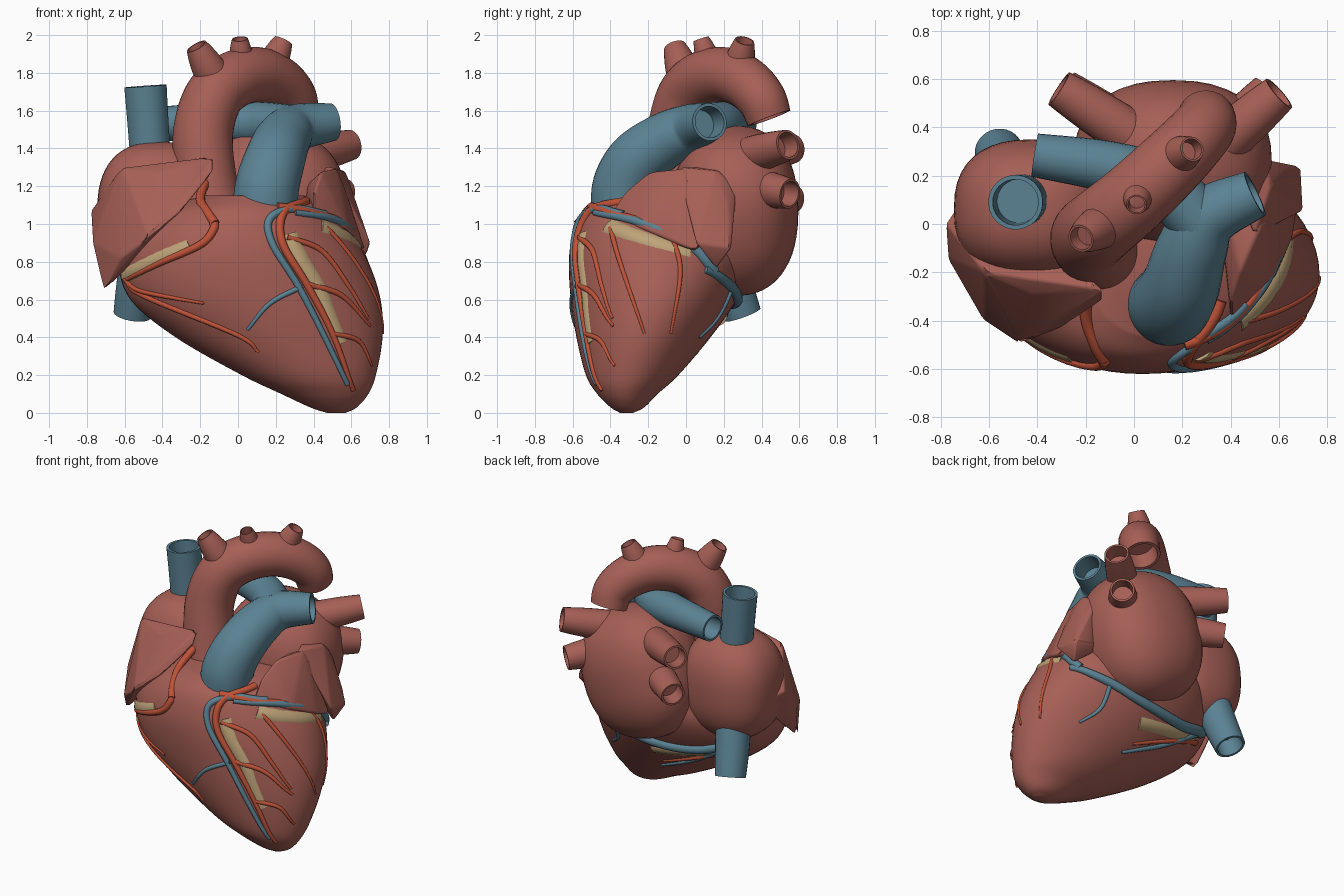
import bpy, bmesh, math
from mathutils import Vector, Matrix
from mathutils.bvhtree import BVHTree

if "Cube" in bpy.data.objects:
    bpy.data.objects.remove(bpy.data.objects["Cube"], do_unlink=True)


def material(name, rgb):
    m = bpy.data.materials.new(name)
    m.use_nodes = True
    m.diffuse_color = (*rgb, 1)
    m.node_tree.nodes["Principled BSDF"].inputs["Base Color"].default_value = (*rgb, 1)
    return m


MUSCLE = material("muscle_red_brown", (.38, .115, .092))
BLUE = material("vein_blue", (.105, .225, .295))
RED = material("artery_red", (.52, .085, .04))
FAT = material("fat_tan", (.52, .37, .19))
parts = []


def finish(name, bm, mat):
    bmesh.ops.recalc_face_normals(bm, faces=bm.faces)
    mesh = bpy.data.meshes.new(name)
    bm.to_mesh(mesh)
    bm.free()
    mesh.materials.append(mat)
    ob = bpy.data.objects.new(name, mesh)
    bpy.context.collection.objects.link(ob)
    parts.append(ob)
    return ob


def spline(points, steps=8):
    """Catmull-Rom through tuples of any length."""
    p = [Vector(q) for q in points]
    p = [2 * p[0] - p[1]] + p + [2 * p[-1] - p[-2]]
    out = []
    for a, b, c, d in zip(p, p[1:], p[2:], p[3:]):
        for i in range(steps):
            t = i / steps
            out.append(b + (c - a) * t / 2 + (a - 2.5 * b + 2 * c - d / 2) * t * t
                       + (3 * b - a - 3 * c + d) * t ** 3 / 2)
    return out + [p[-2]]


def skin(bm, rings):
    for lower, upper in zip(rings, rings[1:]):
        for i in range(len(lower)):
            bm.faces.new((lower[i - 1], lower[i], upper[i], upper[i - 1]))
    bm.faces.new(rings[0])
    bm.faces.new(rings[-1])


def sweep(name, path, start_radius, end_radius, mat, sides, hollow=0):
    """Tapering tube along a path; hollow is the depth of the open end."""
    bm = bmesh.new()
    rings = []
    last = len(path) - 1
    tangent = (path[1] - path[0]).normalized()
    u = tangent.orthogonal().normalized()

    def ring(centre, radius):
        v = tangent.cross(u)
        angles = [math.tau * i / sides for i in range(sides)]
        return [bm.verts.new(centre + radius * (math.cos(a) * u + math.sin(a) * v)) for a in angles]

    for i, centre in enumerate(path):
        turned = (path[min(i + 1, last)] - path[max(i - 1, 0)]).normalized()
        u = tangent.rotation_difference(turned) @ u
        tangent = turned
        rings.append(ring(centre, start_radius + (end_radius - start_radius) * (i / last) ** 2))
    if hollow:
        rings.append(ring(path[-1], end_radius * .84))
        rings.append(ring(path[-1] - tangent * hollow, end_radius * .8))
    skin(bm, rings)
    return finish(name, bm, mat)


def tube(name, points, start_radius, end_radius, mat, hollow=.12):
    return sweep(name, spline(points), start_radius, end_radius, mat, 28, hollow)


def ellipsoid(name, centre, radii, power, lean, mat):
    bm = bmesh.new()
    bmesh.ops.create_uvsphere(bm, u_segments=40, v_segments=28, radius=1)
    turn = Matrix.Rotation(lean, 3, "Y")
    for vert in bm.verts:
        swollen = [math.copysign(abs(c) ** power, c) * r for c, r in zip(vert.co, radii)]
        vert.co = turn @ Vector(swollen) + Vector(centre)
    return finish(name, bm, mat)


def lobe(name, points, softness, mat):
    """Creased flap: a hull of a few points with softened edges."""
    bm = bmesh.new()
    for point in points:
        bm.verts.new(point)
    bmesh.ops.convex_hull(bm, input=bm.verts)
    loose = [vert for vert in bm.verts if not vert.link_faces]
    bmesh.ops.delete(bm, geom=loose, context="VERTS")
    bmesh.ops.bevel(bm, geom=bm.edges[:], offset=softness, segments=3, profile=.5,
                    affect="EDGES", clamp_overlap=True)
    return finish(name, bm, mat)


# Ventricles: oval slices (height, x min, x max, y min, y max)
slices = [(0, .47, .57, -.35, -.28), (.03, .38, .63, -.4, -.22), (.1, .23, .69, -.47, -.15),
          (.2, .02, .73, -.53, -.04), (.4, -.33, .765, -.58, .13), (.6, -.57, .755, -.61, .27),
          (.8, -.63, .69, -.62, .36), (.95, -.57, .6, -.6, .36), (1.07, -.43, .5, -.55, .33),
          (1.15, -.2, .35, -.46, .2)]
bm = bmesh.new()
rings = []
for z, left, right, front, back in spline(slices):
    ring = []
    for i in range(64):
        a = math.tau * i / 64
        ring.append(bm.verts.new(((left + right + (right - left) * math.cos(a)) / 2,
                                  (front + back + (back - front) * math.sin(a)) / 2, z)))
    rings.append(ring)
skin(bm, rings)
bmesh.ops.recalc_face_normals(bm, faces=bm.faces)
surface = BVHTree.FromBMesh(bm)
finish("ventricles", bm, MUSCLE)

# Atria and their auricles
ellipsoid("right_atrium", (-.42, .06, 1.07), (.325, .29, .365), .82, 0, MUSCLE)
ellipsoid("left_atrium", (.16, .26, 1.07), (.395, .335, .445), .86, .3, MUSCLE)
lobe("right_auricle", [(-.13, -.27, 1.36), (-.13, -.32, 1.28), (-.3, -.43, 1.07), (-.47, -.5, .93),
                       (-.62, -.4, .82), (-.71, -.24, .64), (-.77, -.14, .9), (-.78, 0, 1.07),
                       (-.62, -.2, 1.3), (-.42, -.29, 1.27), (-.68, .15, 1), (-.3, -.1, 1.2)],
     .012, MUSCLE)
lobe("left_auricle_front", [(.4, -.42, 1.03), (.4, -.33, 1.17), (.44, -.2, 1.28), (.53, 0, 1.3),
                            (.66, -.06, .9), (.58, -.24, .98), (.68, .08, .84), (.35, .1, 1.2),
                            (.35, 0, 1)], .02, MUSCLE)
lobe("left_auricle_back", [(.5, -.05, 1.3), (.57, .16, 1.28), (.62, .22, 1.1), (.7, .05, .9),
                           (.69, .24, .87), (.64, .16, .76), (.54, .27, 1.2), (.4, .2, 1.3),
                           (.4, .2, .95)], .02, MUSCLE)

# Aorta with three branch stubs
tube("aorta", [(-.12, -.13, 1), (-.17, -.09, 1.25), (-.185, -.05, 1.48), (-.13, 0, 1.67),
               (-.02, .09, 1.765), (.11, .21, 1.79), (.22, .32, 1.745), (.29, .4, 1.66),
               (.3, .44, 1.56)], .162, .12, MUSCLE)
for base, tip, radius in [((-.12, 0, 1.76), (-.22, -.06, 1.94), .058),
                          ((.02, .13, 1.83), (.01, .08, 1.98), .042),
                          ((.16, .27, 1.8), (.24, .31, 1.97), .052)]:
    tube("aortic_branch", [base, tip], radius * 1.6, radius, MUSCLE, .06)

# Pulmonary trunk and its two arteries
tube("pulmonary_trunk", [(.14, -.33, 1.05), (.155, -.325, 1.2), (.195, -.25, 1.34), (.24, -.1, 1.45),
                         (.31, .03, 1.51), (.5, .125, 1.54)], .173, .1, BLUE)
tube("right_pulmonary_artery", [(.28, 0, 1.51), (.12, .16, 1.53), (-.1, .235, 1.54), (-.41, .285, 1.53)],
     .12, .09, BLUE)

# Great veins
tube("superior_vena_cava", [(-.46, .1, 1.3), (-.49, .09, 1.73)], .108, .113, BLUE, .2)
tube("inferior_vena_cava", [(-.5, .18, .88), (-.53, .235, .7), (-.56, .3, .52)], .115, .1, BLUE)

# Pulmonary veins
for base, tip in [((.36, .33, 1.36), (.6, .54, 1.42)), ((.38, .35, 1.2), (.56, .55, 1.16)),
                  ((0, .36, 1.36), (-.31, .56, 1.4)), ((0, .36, 1.17), (-.29, .56, 1.13))]:
    tube("pulmonary_vein", [base, tip], .1, .08, MUSCLE, .1)


def vessel(name, side, points, start_radius, end_radius, mat, sink=0):
    """Lay a tube on the ventricles; points are (x, z), or (y, z) on the side."""
    hits = []
    for across, z in spline(points):
        origin, way = {"front": ((across, -2, z), (0, 1, 0)), "side": ((2, across, z), (-1, 0, 0)),
                       "back": ((across, 2, z), (0, -1, 0))}[side]
        hit, normal, _, _ = surface.ray_cast(Vector(origin), Vector(way))
        if hit:
            hits.append(hit - normal * sink)
    sweep(name, hits, start_radius, end_radius, mat, 12)


# Fat pads, sunk so that only a thin band shows
for name, side, points in [
        ("fat_right_groove", "front", [(-.61, .72), (-.42, .815), (-.26, .89)]),
        ("fat_front_groove", "front", [(.28, .95), (.32, .85), (.43, .66), (.55, .37)]),
        ("fat_left_groove", "side", [(-.42, .99), (-.3, .95), (.03, .85)]),
        ("fat_back_groove", "back", [(.12, .49), (-.15, .53), (-.4, .58)])]:
    vessel(name, side, points, .07, .065, FAT, .056)

# Coronary arteries, thinning towards their tips
tube("right_coronary_root", [(-.17, -.22, 1.23), (-.2, -.37, 1.13), (-.16, -.5, 1.06), (-.12, -.575, 1)],
     .024, .024, RED, 0)
for side, radius, points in [
        ("front", .024, [(-.13, 1.02), (-.13, .97), (-.2, .89), (-.42, .79), (-.6, .7)]),
        ("front", .014, [(-.6, .71), (-.53, .65), (-.35, .61), (-.18, .58)]),
        ("front", .016, [(-.59, .7), (-.5, .62), (0, .41), (.11, .32)]),
        ("front", .024, [(.36, 1.12), (.24, 1.06), (.235, .9), (.37, .67), (.5, .42), (.61, .12)]),
        ("front", .016, [(.26, .93), (.44, .86), (.58, .68), (.69, .5)]),
        ("front", .016, [(.37, .68), (.55, .62), (.7, .46)]),
        ("front", .014, [(.5, .42), (.64, .38), (.71, .25)]),
        ("side", .024, [(-.5, 1.09), (-.38, 1.05), (-.15, .99), (.08, .87)]),
        ("side", .014, [(-.4, .98), (-.35, .8), (-.22, .42)]),
        ("side", .014, [(-.08, .95), (-.03, .75), (-.08, .42)]),
        ("back", .018, [(-.45, .6), (-.2, .5), (.1, .38)])]:
    vessel("coronary_artery", side, points, radius, radius * .5, RED)

# Cardiac veins
for side, radius, points in [
        ("front", .022, [(.46, 1.05), (.3, 1.08), (.17, 1.03), (.18, .9), (.32, .67), (.45, .42), (.58, .15)]),
        ("front", .014, [(.34, .67), (.17, .58), (.05, .44)]),
        ("side", .03, [(.15, .75), (.02, .89), (-.25, 1.01), (-.48, 1.06)]),
        ("back", .036, [(-.46, .66), (-.2, .59), (.15, .6), (.45, .68), (.62, .76)]),
        ("back", .014, [(.4, .66), (.42, .5), (.52, .4)]),
        ("back", .018, [(-.42, .63), (-.15, .46), (.15, .32)])]:
    vessel("cardiac_vein", side, points, radius, radius * .6, BLUE)

# Smooth shading with crisp rims
bpy.ops.object.select_all(action="DESELECT")
for ob in parts:
    ob.select_set(True)
bpy.context.view_layer.objects.active = parts[0]
bpy.ops.object.shade_smooth_by_angle(angle=math.radians(40))
